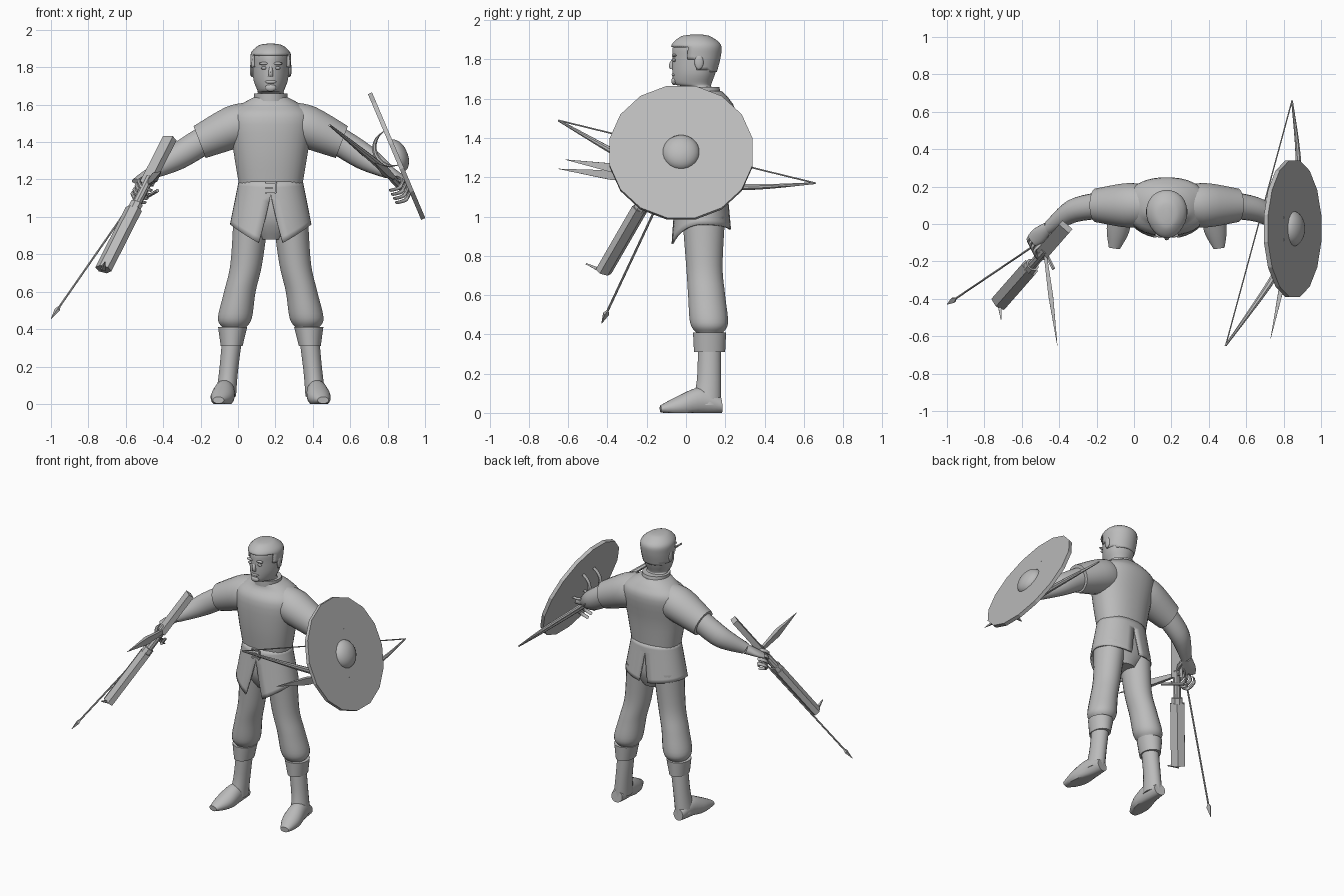
import bpy, bmesh
from math import sin, cos, pi, radians, copysign
from mathutils import Vector, Matrix

if "Cube" in bpy.data.objects:
    bpy.data.objects.remove(bpy.data.objects["Cube"])

X, Y, Z = Matrix.Identity(3)
BODY = X * .175  # the figure stands left of the origin
SIDES = {"right": -1, "left": 1}

grey = bpy.data.materials.new("plain_grey")
grey.use_nodes = True
grey.diffuse_color = (.5, .5, .5, 1)
grey.node_tree.nodes["Principled BSDF"].inputs["Base Color"].default_value = grey.diffuse_color


def finish(name, bm, sharp=40):
    bmesh.ops.recalc_face_normals(bm, faces=bm.faces)
    mesh = bpy.data.meshes.new(name)
    bm.to_mesh(mesh)
    bm.free()
    mesh.materials.append(grey)
    mesh.shade_smooth()
    mesh.set_sharp_from_angle(angle=radians(sharp))
    part = bpy.data.objects.new(name, mesh)
    bpy.context.collection.objects.link(part)
    return part


def refine(rings, steps):
    """Catmull-Rom interpolation between rings of (centre, width, depth)."""
    last = len(rings) - 1
    for i in range(last):
        near = [rings[max(i - 1, 0)], rings[i], rings[i + 1], rings[min(i + 2, last)]]
        for k in range(steps):
            t = k / steps
            yield [b + t / 2 * (c - a + t * (2 * a - 5 * b + 4 * c - d + t * (3 * (b - c) + d - a)))
                   for a, b, c, d in zip(*near)]
    yield rings[last]


def loft_mesh(rings, across, along, sides=20, steps=1, taper=0, box=1):
    """Skin elliptic rings; box squares them, taper narrows the front, feet stay above ground."""
    bm = bmesh.new()
    skin = []
    for centre, width, depth in refine(rings, steps):
        loop = []
        for k in range(sides):
            angle = 2 * pi * (k + .5) / sides
            c, s = (copysign(abs(f) ** box, f) for f in (cos(angle), sin(angle)))
            point = centre + across * width * c * (1 + taper * s) + along * depth * s
            point.z = max(point.z, 0)
            loop.append(bm.verts.new(point))
        skin.append(loop)
    for lower, upper in zip(skin, skin[1:]):
        for k in range(sides):
            bm.faces.new((lower[k], lower[k - 1], upper[k - 1], upper[k]))
    bm.faces.new(skin[0])
    bm.faces.new(skin[-1])
    return bm


def rod(name, points, widths, depths=None, ref=Z, sharp=40, **options):
    """Bar along points; its width lies square to ref."""
    points = [Vector(p) for p in points]
    heading = (points[-1] - points[0]).normalized()
    across = heading.cross(ref).normalized()
    rings = list(zip(points, widths, depths or widths))
    return finish(name, loft_mesh(rings, across, across.cross(heading), **options), sharp)


def levels(rows):
    """Rows of (z, half width, front y, back y) on the body's centre line."""
    return [(BODY + Y * (front + back) / 2 + Z * z, half, (back - front) / 2) for z, half, front, back in rows]


def column(name, rings, **options):
    return finish(name, loft_mesh(rings, X, Y, **options))


def ellipsoid(name, centre, radii):
    bm = bmesh.new()
    place = Matrix.LocRotScale(centre, None, radii)
    bmesh.ops.create_uvsphere(bm, u_segments=16, v_segments=10, radius=1, matrix=place)
    return finish(name, bm)


# Tunic body, collar and hips
column("tunic", levels([(1.17, .17, -.04, .2), (1.35, .2, -.06, .22), (1.53, .225, -.06, .25),
                        (1.6, .16, -.01, .22), (1.64, .09, 0, .18)]), sides=32, steps=4, box=.9)
column("collar", levels([(1.62, .09, -.01, .18), (1.66, .09, -.01, .17)]), sides=24)
column("hips", levels([(1.18, .16, -.03, .19), (1, .2, -.04, .21), (.88, .08, .02, .17)]), sides=24, steps=3)

# Skirt in two panels, slit in front and behind
bm = bmesh.new()
COLUMNS, ROWS = 16, 10
for side in SIDES.values():
    grid = []
    for i in range(COLUMNS + 1):
        strip = []
        for j in range(ROWS + 1):
            fall = j / ROWS
            slit = .3 * max(0, fall - .2)
            angle = -pi / 2 + slit + (pi - slit * 1.5) * i / COLUMNS
            hem = .83 + .13 * cos(angle) if angle < 0 else .93 + .03 * cos(angle)
            drop = (1.19 - hem) * fall
            point = Vector((side * (.172 + .2 * drop) * abs(cos(angle)) ** .9,
                            .08 + (.125 + .1 * drop) * sin(angle), 1.19 - drop))
            strip.append(bm.verts.new(BODY + point))
        grid.append(strip)
    for p, q in zip(grid, grid[1:]):
        for j in range(ROWS):
            bm.faces.new((p[j], p[j + 1], q[j + 1], q[j]))
bmesh.ops.remove_doubles(bm, verts=bm.verts, dist=.0005)
skirt = finish("tunic_skirt", bm)
skirt.modifiers.new("cloth", "SOLIDIFY").thickness = .01

# Belt buckle, an open frame of bars
buckle = BODY + Z * 1.155 - Y * .053
for name, start, end in (("top", Z - X, Z + X), ("bottom", -Z - X, X - Z), ("side", X - Z, X + Z), ("tongue", -X, X * .3)):
    rod("buckle_" + name, [buckle + start * .028, buckle + end * .028], [.008] * 2, ref=Y, sides=4)

# Head, with hair cut from a slightly larger shell
skull = levels([(1.62, .08, 0, .15), (1.66, .07, -.01, .13), (1.675, .07, -.06, .13), (1.73, .09, -.07, .15),
                (1.81, .097, -.07, .17), (1.87, .095, -.065, .17), (1.91, .055, -.02, .12), (1.92, .01, .03, .08)])
column("head", skull, sides=28, steps=4, taper=.2)
bm = loft_mesh([(centre + Z * .006, width + .01, depth + .008) for centre, width, depth in skull[3:]],
               X, Y, sides=28, steps=5, taper=.1)


def bare(face):
    spot = face.calc_center_median()
    hairline = .12 if spot.z < 1.75 else .06 if spot.z < 1.8 else 0 if spot.z < 1.865 else -1
    return spot.y < hairline


bmesh.ops.delete(bm, geom=[face for face in bm.faces if bare(face)], context="FACES")
hair = finish("hair", bm)
hair.modifiers.new("strands", "SOLIDIFY").thickness = .014

# Face
face = BODY - Y * .06
rod("nose", [face + Z * 1.81, face + Z * 1.77 - Y * .012, face + Z * 1.75 - Y * .01], [.008, .013, .014], [.006, .016, .012],
    ref=Y, sides=10, steps=3)
ellipsoid("lips", face + Z * 1.722, (.03, .013, .011))
ellipsoid("chin", face + Z * 1.69, (.03, .015, .02))
for name, side in SIDES.items():
    ellipsoid(name + "_brow", face + X * side * .037 + Z * 1.82, (.026, .012, .008))
    ellipsoid(name + "_eye", face + X * side * .037 + Z * 1.796, (.016, .008, .008))
    ellipsoid(name + "_ear", BODY + X * side * .102 + Y * .066 + Z * 1.787, (.01, .023, .038))

# Limbs, built once per side
for name, side in SIDES.items():
    def spot(x, y, z):
        return BODY + Vector((side * x, y, z))

    # Arm and gripping hand
    rod(name + "_sleeve", [spot(.09, .1, 1.51), spot(.2, .1, 1.48), spot(.38, .1, 1.4)],
        [.1, .12, .09], [.11, .115, .092], sides=24, steps=4)
    wrist = spot(.63, -.02, 1.24)
    rod(name + "_forearm", [spot(.34, .1, 1.42), spot(.5, .07, 1.32), wrist],
        [.075, .063, .037], [.075, .07, .037], steps=5)
    knuckles = spot(.72, -.09, 1.19)
    rod(name + "_palm", [wrist, wrist.lerp(knuckles, .6), knuckles], [.034, .045, .035], [.034, .022, .014], steps=3)
    rod(name + "_thumb", [wrist, spot(.63, -.09, 1.22), spot(.65, -.13, 1.2)], [.018, .014, .01], sides=8, steps=2)
    for k, finger in enumerate(("index", "middle", "ring", "little")):
        root = knuckles + Vector((side * (k / 2 - 2), k - 1, 1 - k)) * .022
        bends = [root, root + Vector((side, -1, -.6)) * .03, root + Vector((side * .3, -2, -1.6)) * .035,
                 root + Vector((-side, -2, -2)) * .035]
        rod(f"{name}_{finger}_finger", bends, [.011] * 4, ref=Y, sides=8, steps=3)

    def shank(rows):
        """Rows of (z, inner, outer, front, back), measured from the centre line."""
        return [(spot((inner + outer) / 2, (front + back) / 2, z), (outer - inner) / 2, (back - front) / 2)
                for z, inner, outer, front, back in rows]

    # Leg, cuff, boot
    column(name + "_trouser_leg", shank([(1, .01, .2, -.02, .2), (.75, .045, .216, 0, .187), (.6, .08, .25, .01, .2),
                                         (.46, .1, .283, .02, .215), (.41, .13, .26, .05, .19)]), sides=24, steps=5)
    column(name + "_boot_cuff", shank([(.31, .15, .268, .04, .2), (.41, .125, .282, .035, .205)]), sides=24)
    column(name + "_boot_shaft", shank([(.33, .155, .262, .06, .18), (.17, .175, .277, .055, .18),
                                        (.04, .185, .295, .03, .18)]), steps=4)
    rod(name + "_foot", [spot(.24, .18, .04), spot(.245, .08, .06), spot(.26, -.03, .035), spot(.28, -.13, .02)],
        [.04, .054, .062, .03], [.04, .07, .055, .018], steps=4)

# Round shield with boss and arm straps
centre = Vector((.848, -.025, 1.325))
outward = Vector((.92, 0, .39)).normalized()
downward = Y.cross(outward)
rim = .372
rod("shield", [centre - outward * .012, centre + outward * .012], [rim, rim], sides=16, sharp=20)
boss = loft_mesh([(centre + outward * .06 * sin(a), .095 * cos(a), .095 * cos(a))
                  for a in (pi / 2 * k / 8 for k in range(8))], Y, downward, sides=24)
finish("shield_boss", boss)
for name, shift in (("front", -.06), ("rear", .06)):
    base = centre + Y * shift - downward.normalized() * copysign(.05, downward.z * -1)
    arch = [base + downward * .1 * cos(a) - outward * .1 * sin(a) for a in (pi * k / 6 for k in range(7))]
    rod(name + "_shield_strap", arch, [.014] * 7, ref=Y, sides=8, steps=2)

# Bow and string
low, high = (.49, -.65, 1.49), (.845, .66, 1.17)
rod("bow", [low, (.75, -.28, 1.28), (.85, -.06, 1.18), (.88, .3, 1.15), high],
    [.006, .02, .02, .017, .005], sides=8, steps=6)
rod("bow_string", [low, high], [.004] * 2, sides=6)

# Blades held forward
for name, hilt, tip in (("left", (.84, -.1, 1.2), (.73, -.615, 1.29)), ("right", (-.48, -.12, 1.18), (-.41, -.65, 1.243))):
    hilt, tip = Vector(hilt), Vector(tip)
    rod(name + "_blade", [hilt, hilt.lerp(tip, .5), tip], [.01, .018, .001], [.015, .034, .001], sides=4, sharp=20)

# Long stocked weapon in the right hand
butt, muzzle = Vector((-.365, -.015, 1.42)), Vector((-.72, -.42, .72))
for name, start, end, width, depth, sides in (("stock", 0, .35, .05, .026, 4), ("grip", .3, .54, .025, .025, 10),
                                              ("collar", .5, .55, .038, .034, 8), ("barrel", .54, 1, .052, .035, 6)):
    rod("weapon_" + name, [butt.lerp(muzzle, start), butt.lerp(muzzle, end)], [width] * 2, [depth] * 2, sides=sides, sharp=20)
rod("weapon_sight", [muzzle, (-.71, -.51, .76)], [.016, .004], sides=4)
rod("weapon_guard", [(-.5, -.1, 1.1), (-.43, -.24, 1.14)], [.01] * 2, sides=6)

# Arrow
point, nock = Vector((-1, -.43, .455)), Vector((-.43, -.045, 1.275))
barb, neck = point.lerp(nock, .06), point.lerp(nock, .08)
rod("arrow_shaft", [neck, nock], [.006] * 2, sides=6)
rod("arrow_head", [point, barb, neck], [.001, .02, .006], [.001, .012, .006], sides=4, sharp=20)
